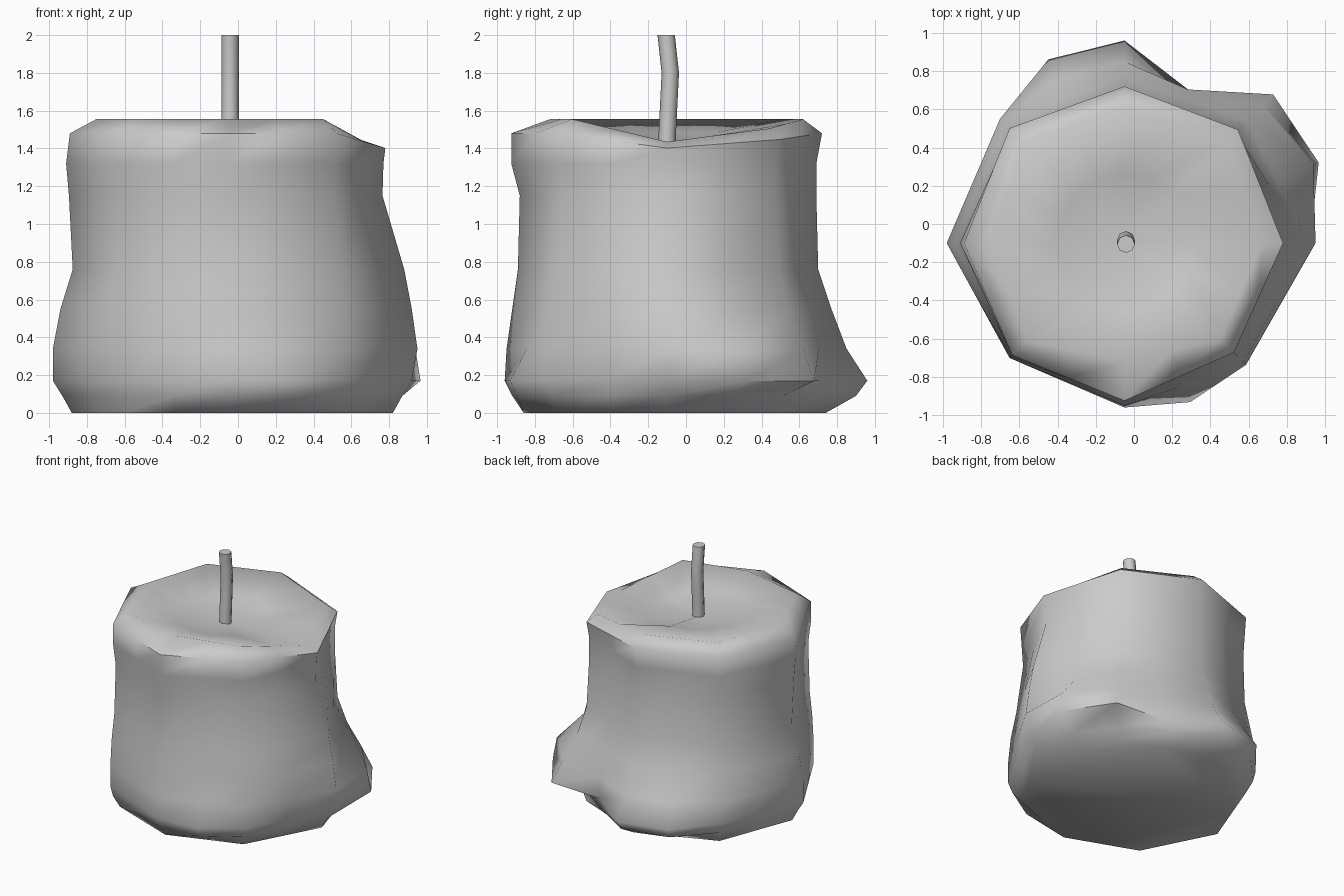
import bpy, bmesh
from math import cos, sin, pi, radians

if "Cube" in bpy.data.objects:
    bpy.data.objects.remove(bpy.data.objects["Cube"])

CX, CY = -0.05, -0.10
LEVELS = [0, .09, .17, .34, .55, .76, 1.15, 1.32, 1.48, 1.555]
# radius at each level for the eight corners, counter-clockwise from +x
CORNERS = [
    [.87, .92, .97, 1.0, .97, .93, .815, .82, .83, .72],
    [.84, .87, 1.10, 1.02, .91, .84, .82, .82, .84, .76],
    [.84, 1.00, 1.06, .95, .87, .80, .79, .79, .82, .72],
    [.85, .90, .92, .92, .88, .84, .83, .84, .85, .75],
    [.83, .88, .93, .93, .89, .825, .845, .86, .84, .70],
    [.78, .83, .85, .85, .84, .82, .81, .83, .83, .72],
    [.76, .82, .86, .85, .82, .79, .78, .825, .825, .62],
    [.80, .87, .90, .90, .88, .84, .79, .80, .81, .71],
]
# wax drips on the edge-middle columns: (column, level) -> radius
DRIPS = {(1, 1): .90, (1, 2): 1.10, (1, 3): 1.07, (3, 2): .87, (3, 3): .87,
         (5, 1): .99, (5, 2): 1.04, (5, 3): .93, (13, 2): .90, (13, 1): .86}
# sagging part of the rim, by corner
SAG = {0: .12, 1: .05}


def finish(bm, name, angle):
    bmesh.ops.recalc_face_normals(bm, faces=bm.faces)
    me = bpy.data.meshes.new(name)
    bm.to_mesh(me)
    bm.free()
    ob = bpy.data.objects.new(name, me)
    bpy.context.collection.objects.link(ob)
    bpy.ops.object.select_all(action='DESELECT')
    ob.select_set(True)
    bpy.context.view_layer.objects.active = ob
    bpy.ops.object.shade_smooth_by_angle(angle=radians(angle))
    return ob


def bridge(bm, a, b):
    n = len(a)
    for i in range(n):
        j = (i + 1) % n
        bm.faces.new((a[i], a[j], b[j], b[i]))


def polar(r, a, z):
    return (CX + r * cos(a), CY + r * sin(a), z)


# melted candle body
bm = bmesh.new()
rings = []
for k, z in enumerate(LEVELS):
    pts = []
    for i in range(8):
        drop = SAG.get(i, 0) * (1 if k == 9 else .65 if k == 8 else 0)
        pts.append(polar(CORNERS[i][k], i * pi / 4, z - drop))
    ring = []
    for i in range(8):
        p, q = pts[i], pts[(i + 1) % 8]
        mid = [(u + v) / 2 for u, v in zip(p, q)]
        c = 2 * i + 1
        if (c, k) in DRIPS:
            mid = polar(DRIPS[c, k], c * pi / 8, z)
        ring += [bm.verts.new(p), bm.verts.new(mid)]
    rings.append(ring)
# shallow melted pool on top
rings.append([bm.verts.new(polar(.36, i * pi / 8, 1.485 if 3 < i < 15 else 1.43))
              for i in range(16)])
for a, b in zip(rings, rings[1:]):
    bridge(bm, a, b)
centre = bm.verts.new((CX, CY, 1.43))
for i in range(16):
    bm.faces.new((rings[-1][i], rings[-1][(i + 1) % 16], centre))
bm.faces.new(rings[0][::-1])
finish(bm, "candle_wax", 60)

# bent wick
bm = bmesh.new()
PATH = [(-.10, 1.40), (-.10, 1.46), (-.092, 1.62), (-.083, 1.80), (-.105, 2.0)]
wick = [[bm.verts.new((-.042 + .046 * cos(i * pi / 4), y + .046 * sin(i * pi / 4), z))
         for i in range(8)] for y, z in PATH]
for a, b in zip(wick, wick[1:]):
    bridge(bm, a, b)
bm.faces.new(wick[0][::-1])
bm.faces.new(wick[-1])
finish(bm, "wick", 50)
